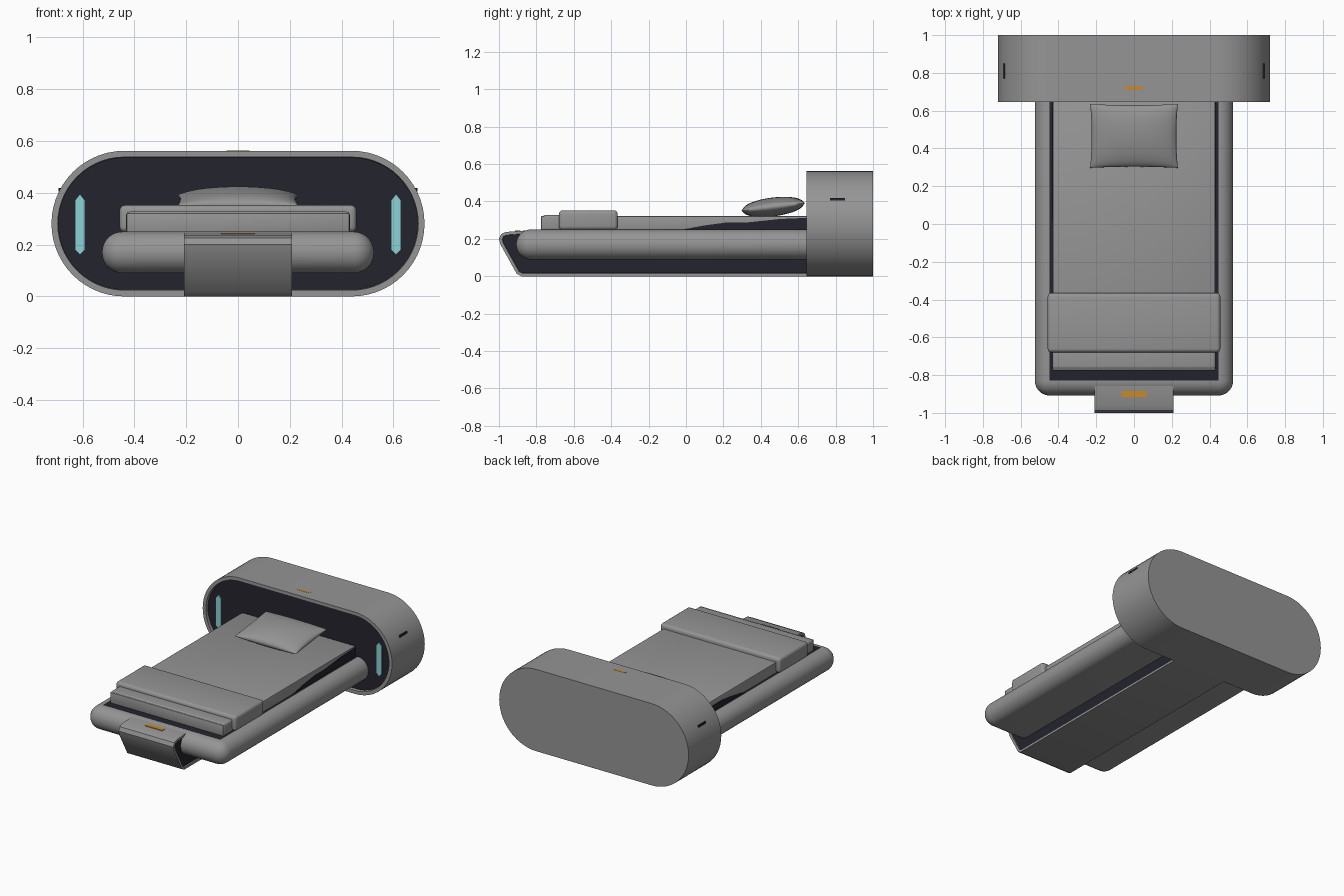
import bpy, bmesh, math
from mathutils import Matrix, Vector

if "Cube" in bpy.data.objects:
    bpy.data.objects.remove(bpy.data.objects["Cube"])


def mat(name, rgb):
    m = bpy.data.materials.new(name)
    m.diffuse_color = (*rgb, 1)
    m.use_nodes = True
    m.node_tree.nodes["Principled BSDF"].inputs["Base Color"].default_value = m.diffuse_color
    return m


GREY = mat("grey", (0.3, 0.3, 0.305))
DARK = mat("dark_navy", (0.017, 0.017, 0.026))
CYAN = mat("pale_cyan", (0.27, 0.64, 0.66))
ORANGE = mat("orange", (0.6, 0.25, 0.02))


def finish(bm, name, mats, smooth=True):
    bm.normal_update()
    me = bpy.data.meshes.new(name)
    bm.to_mesh(me)
    bm.free()
    ob = bpy.data.objects.new(name, me)
    bpy.context.collection.objects.link(ob)
    for m in mats:
        me.materials.append(m)
    if smooth:
        bpy.ops.object.select_all(action='DESELECT')
        ob.select_set(True)
        bpy.context.view_layer.objects.active = ob
        bpy.ops.object.shade_smooth_by_angle(angle=math.radians(35))
    return ob


def box_bm(lo, hi, bevel=0, seg=4):
    bm = bmesh.new()
    lo, hi = Vector(lo), Vector(hi)
    bmesh.ops.create_cube(bm, size=1, matrix=Matrix.Translation((lo + hi) / 2)
                          @ Matrix.Diagonal((*(hi - lo), 1)))
    if bevel:
        bmesh.ops.bevel(bm, geom=bm.edges[:], offset=bevel, segments=seg,
                        profile=0.5, affect='EDGES')
    return bm


def box(name, lo, hi, m, bevel=0, seg=4):
    return finish(box_bm(lo, hi, bevel, seg), name, [m])


def prism(points, axis, a, b):
    """Extrude a profile along x (points are y,z) or y (points are x,z)."""
    bm = bmesh.new()
    vs = [bm.verts.new((a, p, q) if axis == 0 else (p, a, q)) for p, q in points]
    f = bm.faces.new(vs)
    r = bmesh.ops.extrude_face_region(bm, geom=[f])
    d = Vector((b - a, 0, 0)) if axis == 0 else Vector((0, b - a, 0))
    for v in r['geom']:
        if isinstance(v, bmesh.types.BMVert):
            v.co += d
    bmesh.ops.recalc_face_normals(bm, faces=bm.faces[:])
    bm.normal_update()
    return bm


def recess(bm, face, rim, depth):
    bmesh.ops.inset_individual(bm, faces=[face], thickness=rim, use_even_offset=True)
    bm.normal_update()
    bmesh.ops.inset_individual(bm, faces=[face], thickness=0.002, depth=-depth,
                               use_even_offset=True)
    face.material_index = 1


# headboard: stadium shell with a shallow dark front
N, R = 28, 0.281
stadium = []
for cx, start in ((0.439, -90), (-0.439, 90)):
    for i in range(N + 1):
        t = math.radians(start + 180 * i / N)
        stadium.append((cx + R * math.cos(t), R + R * math.sin(t)))
bm = prism(stadium, 1, 0.645, 1.0)
front = [f for f in bm.faces if f.normal.y < -0.9][0]
recess(bm, front, 0.024, 0.02)
finish(bm, "headboard", [GREY, DARK])

# lamps and small vents on both sides of the headboard
for s, side in ((-1, "left"), (1, "right")):
    hexa = [(s * x, z) for x, z in ((0.59, 0.18), (0.61, 0.16), (0.63, 0.18),
                                    (0.63, 0.37), (0.61, 0.395), (0.59, 0.37))]
    finish(prism(hexa, 1, 0.658, 0.667), side + "_lamp", [CYAN], False)
    xs = sorted((s * 0.68, s * 0.692))
    box(side + "_vent", (xs[0], 0.77, 0.405), (xs[1], 0.85, 0.419), DARK)

# bed frame: fully rounded rails around a dark deck
bm = box_bm((-0.525, -0.908, 0.09), (0.525, 0.8, 0.25), 0.0785, 10)
bm.normal_update()
for f in bm.faces:
    if f.normal.z > 0.9995 and f.calc_area() > 0.2:
        f.material_index = 1
finish(bm, "bed_frame", [GREY, DARK])

# support keel: bent sheet under the bed, hooked up at the foot
keel = [(0.7, 0), (-0.88, 0), (-0.905, 0.013), (-0.992, 0.17), (-1.0, 0.2),
        (-0.988, 0.226), (-0.962, 0.237), (-0.85, 0.245), (-0.83, 0.13), (0.7, 0.13)]
bm = prism(keel, 0, -0.208, 0.208)
for f in [f for f in bm.faces if abs(f.normal.x) > 0.9]:
    recess(bm, f, 0.016, 0.008)
finish(bm, "support_keel", [GREY, DARK])

# indicator strips
box("foot_indicator", (-0.065, -0.915, 0.236), (0.065, -0.885, 0.2445), ORANGE)
box("head_indicator", (-0.045, 0.71, 0.556), (0.045, 0.727, 0.563), ORANGE)

# mattress with covers
box("mattress", (-0.43, -0.775, 0.24), (0.43, 0.66, 0.322), GREY, 0.004, 2)
box("foot_cover", (-0.432, -0.768, 0.245), (0.432, -0.64, 0.327), GREY, 0.014)
box("folded_blanket", (-0.457, -0.68, 0.248), (0.457, -0.365, 0.352), GREY, 0.02)
# dark mattress side showing where the cover rises
wedge = [(-0.03, 0.248), (0.66, 0.248), (0.66, 0.313), (0.5, 0.306),
         (0.32, 0.287), (0.22, 0.288), (0.1, 0.272)]
for s, side in ((-1, "left"), (1, "right")):
    a, b = sorted((s * 0.427, s * 0.433))
    finish(prism(wedge, 0, a, b), side + "_mattress_side", [DARK], False)

# pillow: two puffed grids, slightly tilted
bm = bmesh.new()
n = 24
tilt = Matrix.Translation((0, 0.466, 0.371)) @ Matrix.Rotation(math.radians(7), 4, 'X')
for s in (-1, 1):
    r = bmesh.ops.create_grid(bm, x_segments=n, y_segments=n, size=1)
    for v in r['verts']:
        u, w = math.sin(v.co.x * math.pi / 2), math.sin(v.co.y * math.pi / 2)
        h = max(0, (1 - u * u) * (1 - w * w)) ** 0.45
        v.co = tilt @ Vector((u * (0.232 - 0.008 * (1 - w * w)),
                              w * (0.17 - 0.006 * (1 - u * u)), s * 0.05 * h))
bmesh.ops.remove_doubles(bm, verts=bm.verts[:], dist=0.0002)
bmesh.ops.recalc_face_normals(bm, faces=bm.faces[:])
finish(bm, "pillow", [GREY])
